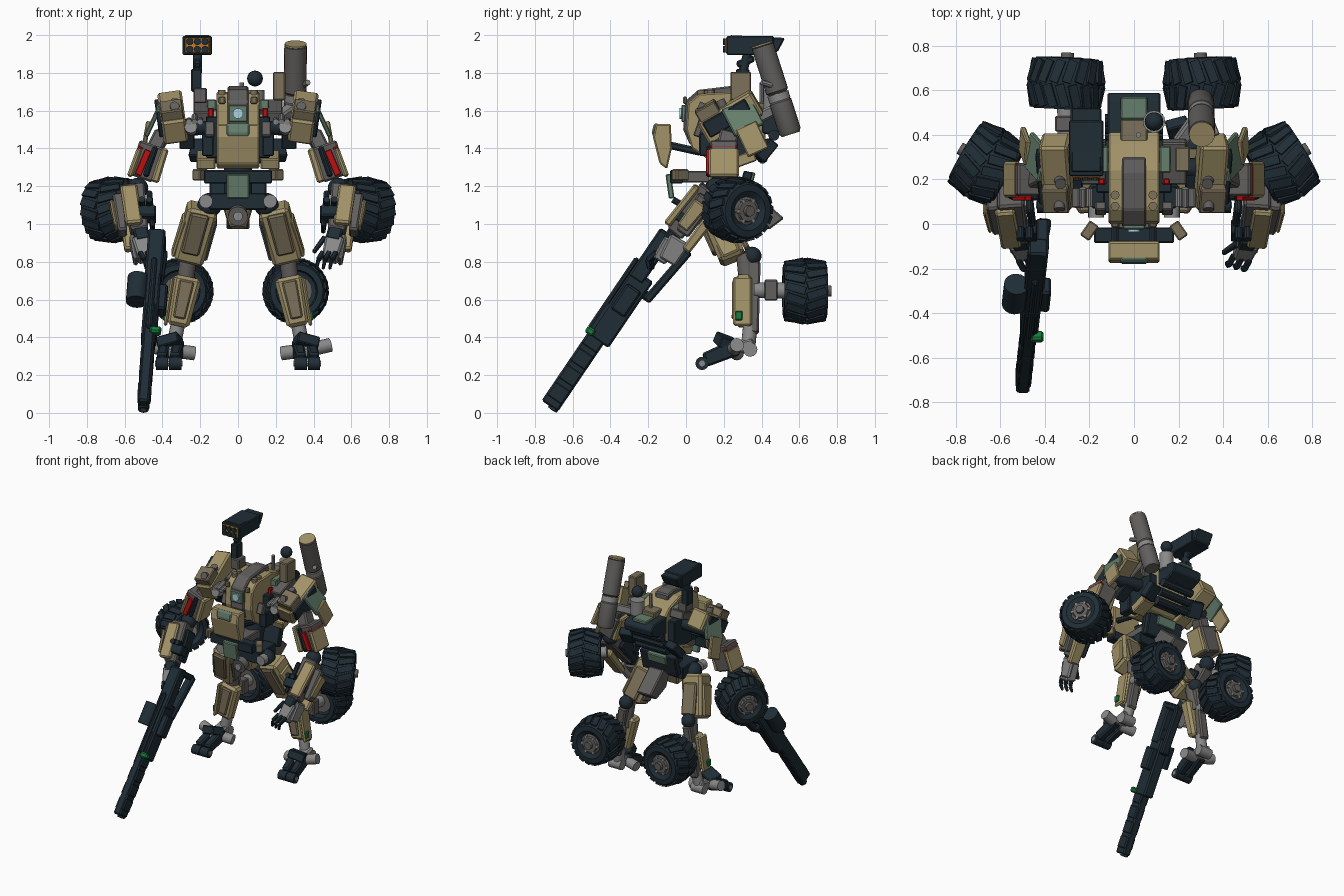
import bpy, bmesh, math
from mathutils import Vector as V, Matrix, Euler

COL = dict(navy=(.014, .026, .036), tan=(.36, .29, .14), brown=(.2, .165, .1), green=(.13, .21, .15),
           grey=(.12, .115, .11), light=(.25, .25, .25), red=(.5, .005, .005), orange=(.6, .2, .01),
           glass=(.4, .65, .75), lime=(.01, .2, .05))
MATS = {}
for k, c in COL.items():
    MATS[k] = bpy.data.materials.new(k)
    MATS[k].diffuse_color = (*c, 1)
SIDE, PRE = 1, ""


def add(name, bm, mat, bev=0, smooth=False):
    if SIDE < 0:
        bm.transform(Matrix.Scale(-1, 4, (1, 0, 0)))
    bmesh.ops.recalc_face_normals(bm, faces=bm.faces)
    me = bpy.data.meshes.new(PRE + name)
    bm.to_mesh(me)
    bm.free()
    if smooth:
        me.shade_smooth()
        me.set_sharp_from_angle(angle=.6)
    me.materials.append(MATS[mat])
    ob = bpy.data.objects.new(PRE + name, me)
    bpy.context.collection.objects.link(ob)
    if bev:
        m = ob.modifiers.new("bevel", 'BEVEL')
        m.width, m.segments = bev, 1


def frame(p0, axis):
    z = V(axis).normalized()
    x = V((1, 0, 0)) if abs(z.x) < .8 else V((0, 1, 0))
    x = (x - z * x.dot(z)).normalized()
    return Matrix.Translation(p0) @ Matrix((x, z.cross(x), z)).transposed().to_4x4()


def box(name, c, size, mat, rot=(0, 0, 0), bev=.006):
    bm = bmesh.new()
    M = Matrix.Translation(c) @ Euler([math.radians(a) for a in rot]).to_matrix().to_4x4()
    bmesh.ops.create_cube(bm, size=1, matrix=M @ Matrix.Diagonal((*size, 1)))
    add(name, bm, mat, bev)


def beam(name, p0, p1, w, d, mat, taper=1, bev=.01):
    bm = bmesh.new()
    p0, p1 = V(p0), V(p1)
    bmesh.ops.create_cube(bm, size=1)
    for v in bm.verts:
        t = taper if v.co.z > 0 else 1
        v.co = V((v.co.x * w * t, v.co.y * d * t, (v.co.z + .5) * (p1 - p0).length))
    bm.transform(frame(p0, p1 - p0))
    add(name, bm, mat, bev)


def lathe(name, prof, p0, axis, mat, n=20, lugs=0):
    bm = bmesh.new()
    rings = [[bm.verts.new((r * math.cos(a), r * math.sin(a), h))
              for a in (math.tau * i / n for i in range(n))] for r, h in prof]
    for A, B in zip(rings, rings[1:]):
        for i in range(n):
            bm.faces.new((A[i], A[(i + 1) % n], B[(i + 1) % n], B[i]))
    bm.faces.new(rings[0])
    bm.faces.new(rings[-1])
    for i in range(lugs):                      # chevron tread blocks
        for k in (-1, 1):
            M = (Matrix.Rotation(math.tau * (i + .25 * k) / lugs, 4, 'Z') @ Matrix.Translation((.161, 0, k * .055))
                 @ Matrix.Rotation(k * .3, 4, 'X') @ Matrix.Rotation(-k * .15, 4, 'Y'))
            bmesh.ops.create_cube(bm, size=1, matrix=M @ Matrix.Diagonal((.012, .04, .105, 1)))
    bm.transform(frame(p0, axis))
    add(name, bm, mat, 0, True)


def rod(name, p0, p1, r, mat, r2=None, n=16):
    L = V(p1) - V(p0)
    lathe(name, [(r, 0), (r2 or r, L.length)], p0, L, mat, n)


def ball(name, c, r, mat):
    bm = bmesh.new()
    bmesh.ops.create_uvsphere(bm, u_segments=16, v_segments=10, radius=r, matrix=Matrix.Translation(c))
    add(name, bm, mat, 0, True)


def plate(name, pts, x0, x1, mat, bev=.008):
    bm = bmesh.new()
    f = bm.faces.new([bm.verts.new((x0, y, z)) for y, z in pts])
    r = bmesh.ops.extrude_face_region(bm, geom=[f])
    bmesh.ops.translate(bm, verts=[v for v in r['geom'] if isinstance(v, bmesh.types.BMVert)], vec=(x1 - x0, 0, 0))
    add(name, bm, mat, bev)


def wheel(name, c, axis):
    lathe(name + "_tyre", [(.08, -.05), (.105, -.06), (.11, -.115), (.14, -.115), (.156, -.085), (.162, 0),
                           (.156, .085), (.14, .115), (.105, .118), (.075, .1), (.07, .07)], c, axis, 'navy', 28, 18)
    lathe(name + "_hub", [(.085, -.07), (.075, .1), (.06, .105), (.055, .12), (.03, .12), (.028, .14)],
          c, axis, 'grey', 16)
    M = frame(c, axis)
    for i in range(6):
        a = math.tau * i / 6
        d = V((.062 * math.cos(a), .062 * math.sin(a), .08))
        rod(name + "_bolt", M @ d, M @ (d + V((0, 0, .04))), .011, 'light', n=8)


# Cockpit hull
plate("cockpit_hull", [(.03, 1.4), (0, 1.5), (.01, 1.64), (.07, 1.69), (.24, 1.7), (.36, 1.66), (.42, 1.6),
                       (.42, 1.42), (.3, 1.33), (.12, 1.34)], -.115, .115, 'tan')
plate("cockpit_spine", [(.02, 1.42), (-.015, 1.5), (-.005, 1.65), (.065, 1.71), (.23, 1.73), (.3, 1.72), (.3, 1.5)],
      -.055, .055, 'grey')
box("windscreen_frame", (0, -.01, 1.585), (.1, .03, .09), 'green')
rod("windscreen_light", (0, -.02, 1.585), (0, -.035, 1.585), .028, 'glass')
for x in (-.085, .085):
    for y in (.08, .13):
        rod("hull_stud", (x, y, 1.68), (x, y, 1.71), .02, 'brown', n=12)
    box("hull_side_strip", (x, -.005, 1.655), (.035, .02, .04), 'brown')
    beam("front_plate_arm", (x, .08, 1.38), (x, -.1, 1.42), .03, .04, 'navy')
plate("front_plate", [(-.08, 1.53), (-.16, 1.53), (-.175, 1.46), (-.14, 1.32), (-.1, 1.29), (-.075, 1.4)],
      -.115, .115, 'tan')
plate("front_plate_inset", [(-.15, 1.535), (-.17, 1.53), (-.182, 1.48), (-.165, 1.45), (-.1, 1.46)], -.06, .06, 'green')
# Core, waist and back
box("torso_core", (0, .26, 1.46), (.34, .24, .22), 'navy')
box("top_deck", (0, .4, 1.62), (.12, .14, .05), 'brown')
rod("deck_turret", (.09, .46, 1.58), (.09, .46, 1.71), .05, 'light')
ball("sensor_ball", (.09, .46, 1.77), .042, 'navy')
rod("sensor_antenna", (.02, .4, 1.64), (.02, .4, 1.75), .012, 'light', n=8)
plate("back_pack", [(.4, 1.61), (.56, 1.6), (.59, 1.57), (.58, 1.52), (.46, 1.47), (.4, 1.48)], -.12, .12, 'navy')
box("back_pack_lid", (0, .52, 1.605), (.12, .1, .025), 'green')
for z in (1.35, 1.41, 1.47):
    rod("back_roll", (-.13, .4 + (z - 1.34) * .5, z), (.13, .4 + (z - 1.34) * .5, z), .03, 'navy', n=10)
rod("waist_column", (0, .22, 1.36), (0, .15, 1.08), .075, 'navy')
box("waist_bar", (0, -.05, 1.25), (.36, .07, .07), 'navy')
box("waist_panel", (0, -.085, 1.2), (.12, .03, .13), 'green', (8, 0, 0))
box("waist_link", (0, .06, 1.25), (.14, .22, .06), 'grey')
box("pelvis", (0, .15, 1.12), (.3, .2, .09), 'navy')
beam("pelvis_keel", (0, .14, 1.1), (0, .12, .98), .16, .16, 'tan', .55)
rod("pelvis_disc", (0, .06, 1.05), (0, .01, 1.04), .052, 'grey')
rod("pelvis_disc_cap", (0, .02, 1.04), (0, -.005, 1.04), .025, 'light', n=12)
box("rear_skirt", (0, .31, 1.2), (.3, .05, .16), 'navy', (-15, 0, 0))
box("rear_skirt_panel", (0, .345, 1.24), (.16, .03, .07), 'green', (-15, 0, 0))
plate("tail_fin", [(.28, 1.12), (.36, 1.17), (.52, 1.03), (.44, .97), (.32, 1.02)], -.06, .06, 'grey')

for SIDE, PRE in ((1, "left_"), (-1, "right_")):
    # Chest side fittings
    box("waist_bar_end", (.2, -.03, 1.26), (.05, .08, .06), 'brown', (0, 0, 35))
    box("collar", (.18, .28, 1.6), (.11, .2, .06), 'grey', (20, 0, 0))
    box("collar_panel", (.14, .29, 1.63), (.05, .12, .06), 'green')
    box("red_marker", (.145, .19, 1.57), (.03, .03, .09), 'red')
    box("hip_actuator", (.16, .12, 1.42), (.06, .1, .12), 'navy')
    box("side_tile", (.15, .07, 1.5), (.05, .04, .08), 'grey', (-20, 0, 0))
    for k in range(3):
        rod("vent_pipe", (.2 + .03 * k, .16, 1.55 + .02 * (k % 2)), (.2 + .03 * k, .08, 1.54), .016, 'light', n=10)
    rod("shoulder_axle", (.14, .26, 1.52), (.42, .24, 1.5), .045, 'navy')
    box("back_flap", (.2, .42, 1.39), (.1, .12, .06), 'navy', (50, 0, 15))
    box("flank_panel", (.17, .3, 1.34), (.1, .14, .06), 'tan', (20, 0, 0))
    # Shoulder
    box("shoulder_armour", (.345, .235, 1.565), (.13, .33, .14), 'tan', (30, 8, 0), .012)
    box("shoulder_face", (.345, .14, 1.555), (.12, .12, .17), 'brown', (30, 8, 0))
    rod("shoulder_pin", (.335, .1, 1.61), (.335, .065, 1.625), .025, 'grey', n=12)
    rod("shoulder_top_pin", (.335, .2, 1.61), (.33, .18, 1.655), .025, 'grey', n=12)
    box("shoulder_side", (.415, .22, 1.56), (.03, .26, .09), 'navy', (30, 8, 0))
    box("shoulder_shield", (.44, .3, 1.565), (.025, .17, .17), 'green', (25, -25, 0))
    box("shoulder_shield_tip", (.49, .35, 1.45), (.025, .12, .16), 'tan', (25, -10, 0))
    box("shoulder_inner", (.27, .2, 1.47), (.08, .13, .1), 'navy', (30, 0, 0))
    rod("shoulder_knuckle", (.25, .14, 1.5), (.25, .08, 1.515), .034, 'light', n=12)
    # Upper arm
    beam("upper_arm_core", (.4, .23, 1.48), (.46, .2, 1.36), .08, .1, 'grey')
    beam("upper_arm", (.45, .2, 1.42), (.515, .2, 1.24), .15, .15, 'grey', .85)
    beam("upper_arm_stripe", (.475, .115, 1.39), (.53, .115, 1.26), .035, .02, 'red', 1, .003)
    beam("upper_arm_frame", (.435, .12, 1.41), (.49, .12, 1.25), .03, .03, 'navy')
    beam("upper_arm_plate", (.52, .2, 1.4), (.575, .2, 1.25), .03, .16, 'tan')
    beam("upper_arm_red_edge", (.515, .2, 1.41), (.519, .2, 1.4), .03, .15, 'red', 1, .002)
    beam("upper_arm_inner", (.385, .19, 1.4), (.44, .19, 1.22), .04, .14, 'tan')
    ball("elbow", (.53, .16, 1.19), .055, 'navy')
    # Forearm
    beam("forearm", (.555, .13, 1.18), (.52, -.06, .95), .12, .13, 'grey', .75)
    beam("forearm_plate", (.58, .06, 1.2), (.55, -.1, 1.0), .09, .04, 'tan')
    beam("forearm_outer", (.635, .11, 1.14), (.61, -.02, .95), .06, .1, 'grey', .8)
    beam("forearm_outer_edge", (.67, .08, 1.11), (.645, -.02, .98), .02, .08, 'tan', .8)
    beam("forearm_inner", (.47, .1, 1.15), (.45, -.04, .97), .03, .11, 'navy', .8)
    beam("forearm_rear", (.58, .15, 1.06), (.56, 0, .86), .1, .06, 'tan', .8)
    box("forearm_cuff", (.51, -.03, 1.05), (.15, .08, .07), 'navy', (-38, 0, 0))
    for k in (0, 1):
        rod("forearm_stud", (.47 + .04 * k, -.02, 1.1), (.47 + .04 * k, -.07, 1.13), .018, 'navy', n=10)
    rod("wheel_axle", (.53, .2, 1.09), (.66, .27, 1.07), .04, 'light')
    wheel("arm_wheel", (.662, .27, 1.075), (.85, .5, -.05))
    # Hand
    beam("wrist", (.52, -.05, .97), (.5, -.09, .9), .08, .08, 'navy')
    beam("palm", (.515, -.07, .92), (.485, -.14, .81), .1, .09, 'light', .85)
    beam("hand_guard", (.56, -.03, .92), (.54, -.1, .8), .03, .12, 'light', .8)
    for k in range(3):
        a = V((.45 + .035 * k, -.14 - .01 * k, .85))
        b = a + V((-.025, -.045, -.04))
        beam("finger", a, b, .024, .028, 'navy', 1, .005)
        beam("fingertip", b, b + V((-.01, .01, -.05)), .022, .026, 'navy', .7, .005)
    beam("thumb", (.46, -.09, .93), (.4, -.13, .85), .025, .03, 'navy', .8, .005)
    # Thigh
    ball("hip_joint", (.15, .13, 1.1), .065, 'navy')
    rod("hip_disc", (.17, .08, 1.12), (.17, .03, 1.12), .036, 'light')
    beam("thigh", (.185, .14, 1.09), (.265, .25, .81), .165, .15, 'tan', .95, .018)
    beam("thigh_front", (.2, .06, 1.05), (.255, .155, .84), .1, .03, 'brown', .95)
    beam("thigh_inner", (.12, .14, 1.03), (.175, .24, .82), .025, .12, 'grey', .8)
    beam("thigh_outer", (.28, .15, 1.04), (.345, .24, .84), .025, .12, 'tan', .8)
    beam("thigh_rear", (.2, .23, 1.06), (.25, .33, .86), .11, .03, 'brown')
    ball("knee", (.265, .35, .83), .05, 'navy')
    # Shin
    rod("knee_tube", (.26, .31, .84), (.285, .33, .64), .045, 'grey')
    beam("shin_bone", (.27, .36, .8), (.33, .35, .42), .065, .07, 'grey')
    beam("shin_armour", (.265, .305, .72), (.32, .3, .46), .15, .09, 'tan', .8, .018)
    beam("shin_face", (.27, .255, .7), (.312, .25, .5), .08, .02, 'brown', .8)
    beam("shin_guard", (.345, .3, .72), (.385, .3, .46), .02, .1, 'tan')
    box("shin_marker", (.39, .28, .515), (.02, .04, .05), 'lime')
    rod("shin_axle", (.3, .36, .65), (.305, .62, .645), .042, 'light')
    box("wheel_mount", (.3, .45, .65), (.11, .07, .11), 'grey')
    wheel("leg_wheel", (.305, .63, .645), (-.05, 1, 0))
    # Foot, toed outwards
    rod("ankle", (.32, .34, .46), (.34, .33, .36), .038, 'light')
    beam("foot_bridge", (.35, .36, .365), (.36, .18, .32), .09, .06, 'light')
    for x in (.325, .395):
        beam("toe", (x - .01, .27, .35), (x + .01, .1, .28), .06, .09, 'navy', .85)
        rod("toe_tip_joint", (x - .025, .085, .262), (x + .04, .085, .262), .035, 'navy')
        rod("toe_hole_ring", (x - .03, .085, .262), (x + .045, .085, .262), .016, 'light', n=10)
    box("foot_block", (.36, .21, .375), (.12, .1, .06), 'navy', (-20, 15, 15))
    rod("outer_spur", (.38, .25, .335), (.49, .27, .36), .037, 'light')
    rod("inner_spur", (.34, .25, .33), (.23, .27, .315), .037, 'light')
    rod("heel_spur", (.3, .34, .335), (.4, .34, .335), .038, 'light', n=12)

SIDE, PRE = 1, ""
box("collar_post", (.218, .29, 1.73), (.065, .11, .15), 'brown')
# Sensor head on its mast
box("mast_base", (-.2, .29, 1.68), (.07, .09, .08), 'grey')
box("mast_lower", (-.22, .3, 1.76), (.055, .07, .12), 'navy')
rod("mast", (-.215, .3, 1.8), (-.215, .33, 1.92), .024, 'navy', n=12)
beam("mast_elbow", (-.215, .27, 1.84), (-.215, .36, 1.88), .04, .04, 'navy')
box("sensor_head", (-.215, .34, 1.945), (.155, .25, .1), 'navy')
plate("sensor_hood", [(.23, 2.0), (.525, 1.985), (.485, 1.91), (.4, 1.9), (.24, 1.97)], -.285, -.145, 'navy')
box("sensor_band", (-.215, .222, 1.945), (.13, .03, .08), 'orange')
for x in (-.255, -.215, -.175):
    for z in (1.925, 1.965):
        rod("sensor_lens", (x, .22, z), (x, .195, z), .019, 'navy', n=10)
# Launch tube
T0, T1 = V((.3, .555, 1.475)), V((.305, .405, 1.945))
lathe("launch_tube", [(.05, 0), (.06, .02), (.06, .18), (.05, .19), (.05, .23), (.06, .24), (.06, .49)],
      T0, T1 - T0, 'grey', 20)
rod("launch_tube_cap", T1, T1 + (T1 - T0) * .02, .058, 'tan', n=20)
rod("launch_tube_collar", T0.lerp(T1, .38), T0.lerp(T1, .46), .058, 'light', n=20)
rod("launch_tube_handle", (.33, .5, 1.72), (.37, .4, 1.75), .015, 'light', n=8)
beam("launch_tube_mount", (.2, .36, 1.55), (.3, .5, 1.62), .06, .06, 'light')

# Long rifle, laid out along its own axis: t length, u sideways, v underside
GD = V((.07, .61, .9)).normalized()


def G(t, u=0, v=0):
    return V((-.5 + u, -.715, .045)) + GD * t + V((0, .83, -.56)) * v


beam("rifle_barrel", G(-.01), G(.62), .06, .105, 'navy')
for i in range(4):
    beam("barrel_rib", G(.03 + .11 * i), G(.12 + .11 * i), .07, .098, 'navy', 1, .008)
rod("muzzle", G(-.02, 0, .022), G(.04, 0, .022), .028, 'navy')
rod("muzzle_bore", G(-.022, 0, .022), G(0, 0, .022), .015, 'brown', n=10)
beam("rifle_body", G(.42, 0, .02), G(.84, 0, .02), .08, .13, 'navy')
beam("rifle_receiver", G(.8, 0, 0), G(1.1, 0, 0), .09, .09, 'navy')
beam("rifle_top_rail", G(.45, 0, -.055), G(.9, 0, -.055), .03, .03, 'navy')
beam("rifle_side_box", G(.6, .055, .02), G(.76, .055, .02), .05, .09, 'navy')
beam("rifle_marker", G(.42, .035, -.045), G(.46, .035, -.045), .06, .05, 'lime')
rod("rifle_drum", G(.65, -.08, -.01), G(.81, -.08, -.01), .056, 'navy')
rod("rifle_drum_mount", G(.72, -.08, 0), G(.72, 0, 0), .03, 'navy', n=10)
beam("stock_lower_rail", G(.74, .01, .11), G(1.08, .03, .15), .06, .045, 'navy')
beam("stock_cross_bar", G(1.07, .02, 0), G(1.07, .02, .16), .06, .04, 'navy')
beam("stock_front_bar", G(.76, 0, .04), G(.76, 0, .13), .06, .05, 'navy')
